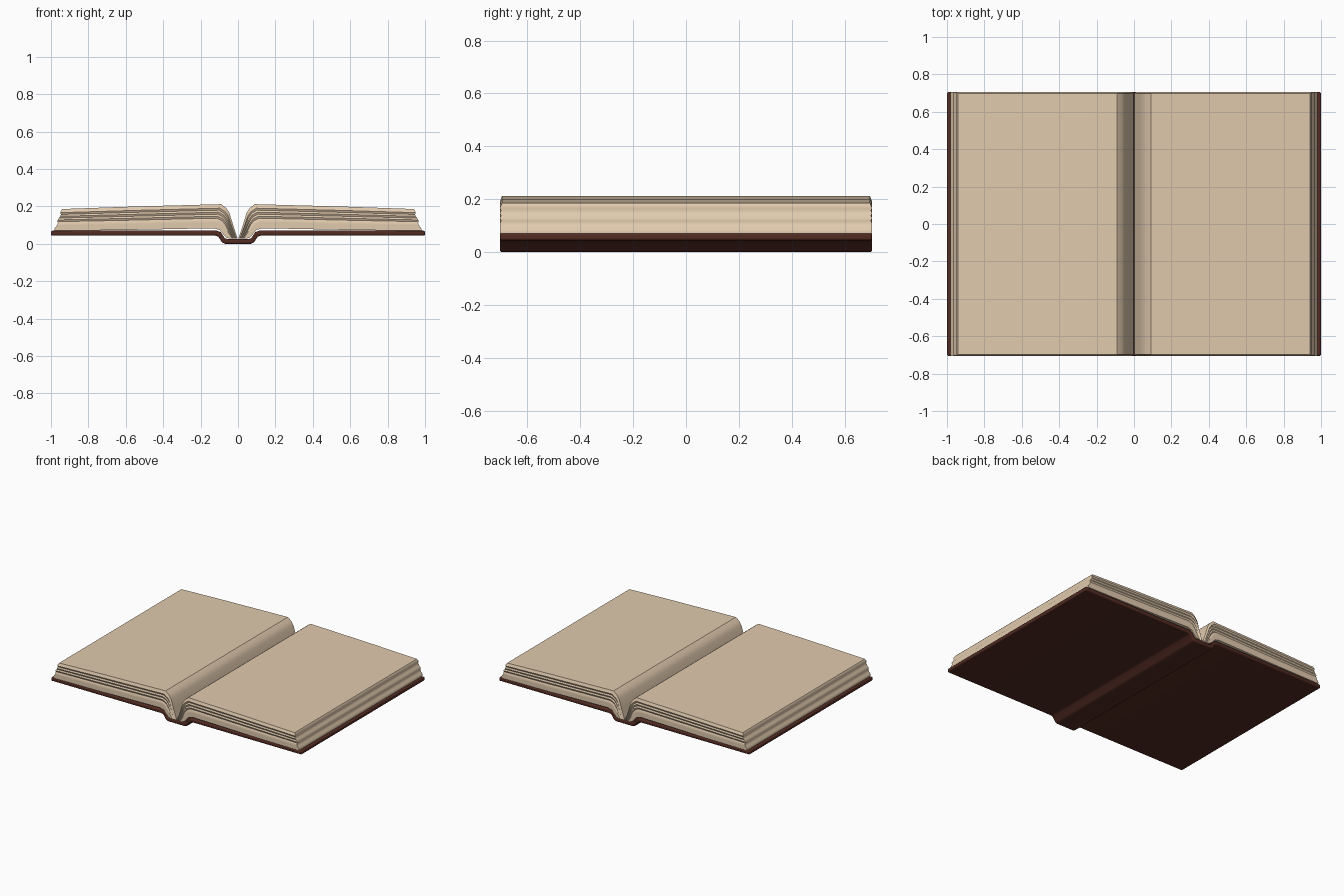
import bpy, bmesh, math
from mathutils import Vector

cube = bpy.data.objects.get("Cube")
if cube:
    bpy.data.objects.remove(cube, do_unlink=True)

HALF_LENGTH = 0.705
LAYERS = 12


def make_material(name, color):
    mat = bpy.data.materials.new(name)
    mat.use_nodes = True
    mat.diffuse_color = color
    mat.node_tree.nodes["Principled BSDF"].inputs["Base Color"].default_value = color
    return mat


def make_object(name, bm, mat, angle):
    bmesh.ops.recalc_face_normals(bm, faces=bm.faces)
    mesh = bpy.data.meshes.new(name)
    bm.to_mesh(mesh)
    bm.free()
    obj = bpy.data.objects.new(name, mesh)
    bpy.context.collection.objects.link(obj)
    mesh.materials.append(mat)
    bpy.ops.object.select_all(action="DESELECT")
    obj.select_set(True)
    bpy.context.view_layer.objects.active = obj
    bpy.ops.object.shade_smooth_by_angle(angle=math.radians(angle))
    return obj


paper = make_material("cream paper", (0.75, 0.59, 0.42, 1))
leather = make_material("dark brown leather", (0.085, 0.024, 0.016, 1))

# Cover: one bent board with a dropped spine, outlined below and above
lower = [(0.07, 0), (0.085, 0.008), (0.105, 0.038), (0.122, 0.044), (1, 0.044)]
upper = [(1, 0.07), (0.112, 0.07), (0.092, 0.062), (0.07, 0.03), (0.06, 0.027)]
half = lower + upper
outline = half + [(-x, z) for x, z in reversed(half)]
bm = bmesh.new()
ring = [bm.verts.new((x, -HALF_LENGTH, z)) for x, z in outline]
end = bm.faces.new(ring)
moved = bmesh.ops.extrude_face_region(bm, geom=[end])["geom"]
bmesh.ops.translate(bm, vec=(0, 2 * HALF_LENGTH, 0),
                    verts=[v for v in moved if isinstance(v, bmesh.types.BMVert)])
if not end.is_valid or len([f for f in bm.faces if len(f.verts) > 4]) < 2:
    bm.faces.new(ring)
cover = make_object("cover", bm, leather, 40)
bevel = cover.modifiers.new("rounded edges", "BEVEL")
bevel.width = 0.008
bevel.segments = 3
bevel.angle_limit = math.radians(60)

# Page blocks: stacked sheets between a bottom curve and a top curve
bottom = [(0.045, 0.028), (0.062, 0.034), (0.08, 0.052), (0.098, 0.074), (0.13, 0.083),
          (0.25, 0.081), (0.6, 0.074), (0.98, 0.07)]
top = [(0.002, 0.028), (0.026, 0.1), (0.046, 0.165), (0.064, 0.192), (0.09, 0.212),
       (0.2, 0.209), (0.6, 0.198), (0.94, 0.186)]


def page_block(name, side):
    bm = bmesh.new()
    grids = []
    for end in (-1, 1):
        grid = []
        for k in range(LAYERS + 1):
            t = k / LAYERS
            ripple = 0.005 * (k % 2) if 0.3 < t < 0.95 else 0
            inset = ripple + (0.008 if k == LAYERS else 0)
            row = []
            for i, (b, c) in enumerate(zip(bottom, top)):
                p = Vector(b).lerp(Vector(c), t)
                if i == len(top) - 1:
                    p.x += 0.004 * math.sin(t * math.pi * 5)
                row.append(bm.verts.new((side * p.x, end * (HALF_LENGTH - inset), p.y)))
            grid.append(row)
        grids.append(grid)
    front, back = grids
    count = len(top)
    # Layered head and tail edges
    for grid in grids:
        for k in range(LAYERS):
            for i in range(count - 1):
                bm.faces.new((grid[k][i], grid[k][i + 1], grid[k + 1][i + 1], grid[k + 1][i]))
    # Top and bottom sheets
    for k in (0, LAYERS):
        for i in range(count - 1):
            bm.faces.new((front[k][i], front[k][i + 1], back[k][i + 1], back[k][i]))
    # Fore edge and bound edge
    for i in (0, count - 1):
        for k in range(LAYERS):
            bm.faces.new((front[k][i], front[k + 1][i], back[k + 1][i], back[k][i]))
    make_object(name, bm, paper, 35)


page_block("left_pages", 1)
page_block("right_pages", -1)
